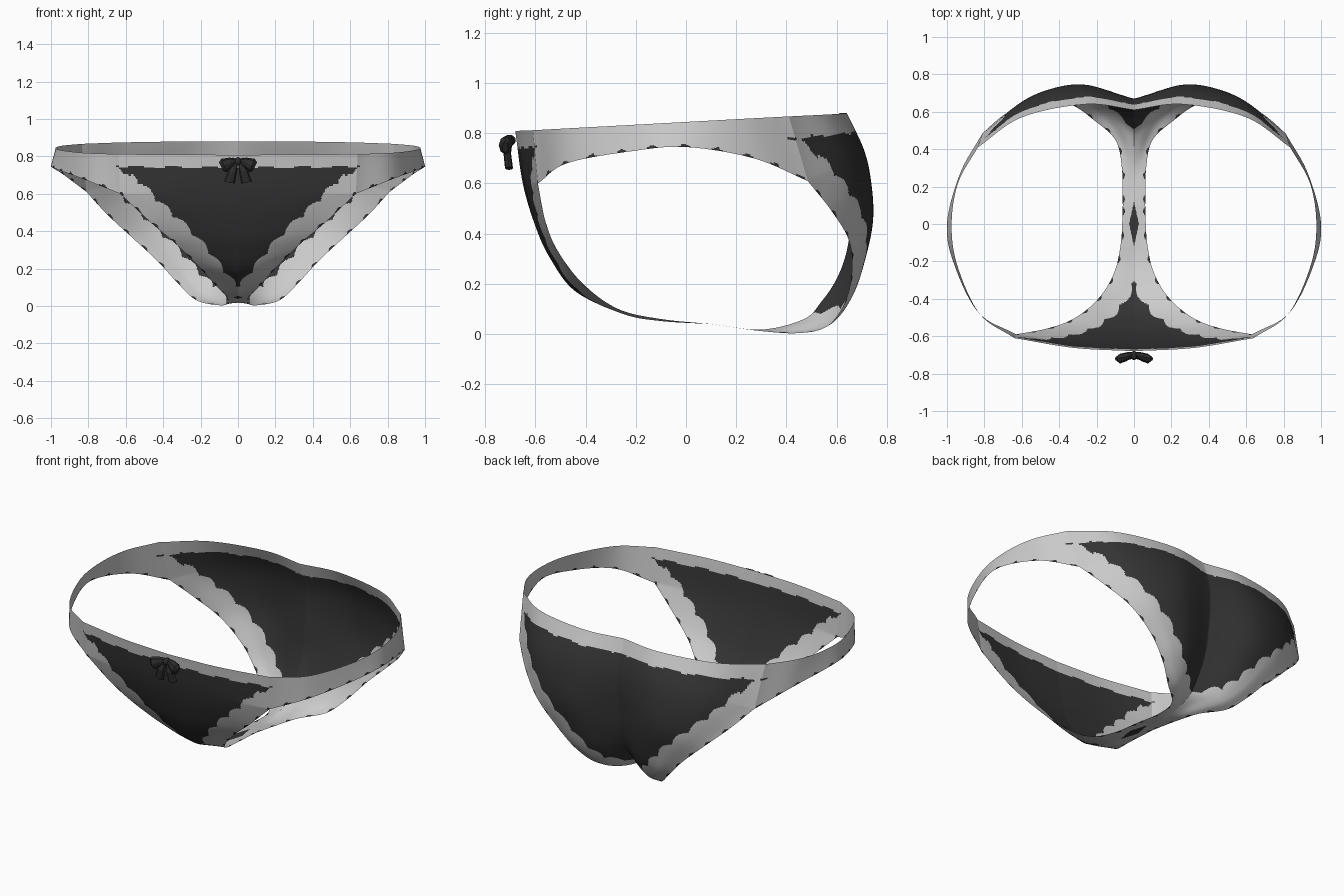
import bpy, bmesh, math
from mathutils import Vector, kdtree

if "Cube" in bpy.data.objects:
    bpy.data.objects.remove(bpy.data.objects["Cube"])


def material(name, c):
    m = bpy.data.materials.new(name)
    m.diffuse_color = (c, c, c, 1)
    m.use_nodes = True
    m.node_tree.nodes["Principled BSDF"].inputs["Base Color"].default_value = m.diffuse_color
    return m


DARK = material("charcoal fabric", 0.035)
LACE = material("pale grey lace", 0.60)
BOW = material("black ribbon", 0.025)


def spline(pts, t):
    """Catmull-Rom point, t from 0 to 1 along the whole list."""
    n = len(pts) - 1
    i = min(int(t * n + 1e-6), n - 1)
    f = t * n - i
    p1, p2 = pts[i], pts[i + 1]
    p0 = pts[i - 1] if i > 0 else p1 * 2 - p2
    p3 = pts[i + 2] if i + 2 <= n else p2 * 2 - p1
    return 0.5 * (2 * p1 + (p2 - p0) * f + (2 * p0 - 5 * p1 + 4 * p2 - p3) * f ** 2
                  + (3 * p1 - p0 - 3 * p2 + p3) * f ** 3)


def corner_spline(pts, t):
    """Curve along the leg hem, then a straight last span up to the waist."""
    n = len(pts) - 1
    k = t * n - (n - 1)
    return pts[-2].lerp(pts[-1], k) if k > 0 else spline(pts[:-1], t * n / (n - 1))


def loft(rows, nu, nv, corner=True):
    cols = list(zip(*rows))
    grid = []
    for i in range(nu + 1):
        row = [spline(c, i / nu) for c in cols]
        if corner:
            row[-1] = corner_spline(cols[-1], i / nu)
        grid.append([spline(row, j / nv) for j in range(nv + 1)])
    return grid


V = Vector
# front panel: centre line and edge, from gusset up to waist
front_pairs = [((0, .1, .04), (.06, .1, .04)), ((0, -.1, .052), (.07, -.1, .06)),
               ((0, -.25, .08), (.11, -.27, .10)), ((0, -.44, .17), (.20, -.41, .20)),
               ((0, -.54, .30), (.33, -.51, .33)), ((0, -.60, .43), (.47, -.56, .45)),
               ((0, -.65, .60), (.63, -.59, .60)), ((0, -.68, .808), (.64, -.61, .812))]
front_rows = []
for c, r in front_pairs:
    c, r = V(c), V(r)
    m = (c + r) / 2
    m.y = c.y * .75 + r.y * .25
    front_rows.append([c, m, r])

# seat: cleft, cheek crest, outer cheek and edge, from gusset up to waist
seat_rows = [[V(p) for p in row] for row in [
    ((0, .10, .04), (.02, .10, .04), (.04, .10, .04), (.06, .10, .04)),
    ((0, .30, .018), (.02, .30, .016), (.045, .30, .014), (.065, .30, .012)),
    ((0, .47, .06), (.04, .465, .04), (.075, .46, .015), (.10, .45, .004)),
    ((0, .54, .13), (.09, .575, .08), (.16, .58, .045), (.22, .56, .03)),
    ((0, .60, .22), (.15, .66, .18), (.25, .66, .145), (.32, .63, .12)),
    ((0, .64, .33), (.20, .71, .31), (.33, .70, .27), (.43, .66, .24)),
    ((0, .66, .47), (.25, .742, .46), (.43, .72, .42), (.57, .65, .37)),
    ((0, .67, .60), (.27, .738, .60), (.52, .695, .56), (.70, .58, .49)),
    ((0, .66, .72), (.28, .71, .73), (.58, .648, .69), (.81, .485, .61)),
    ((0, .61, .88), (.26, .64, .88), (.60, .57, .875), (.835, .41, .867))]]

# side band: waist edge and leg edge, from seat to front
side_rows = [[V(a), V(b)] for a, b in [
    ((.835, .41, .867), (.81, .485, .61)), ((.94, .22, .857), (.93, .27, .70)),
    ((.975, 0, .845), (1.0, 0, .745)), ((.945, -.22, .833), (.96, -.22, .728)),
    ((.825, -.48, .819), (.83, -.475, .68)), ((.64, -.61, .812), (.63, -.59, .60))]]

front = loft(front_rows, 168, 90)
seat = loft(seat_rows, 198, 110)
side = loft(side_rows, 120, 24, False)


# edge lookup giving distance and arc length, for the scalloped lace
def edge_tree(lines):
    pts = []
    for line in lines:
        s = 0
        for a, b in zip(line, line[1:]):
            pts += [(a.lerp(b, k / 4), s + (b - a).length * k / 4) for k in range(4)]
            s += (b - a).length
    tree = kdtree.KDTree(len(pts))
    for i, (p, _) in enumerate(pts):
        tree.insert(p, i)
    tree.balance()

    def look(p):
        _, i, d = tree.find(p)
        return d, pts[i][1]
    return look


leg = edge_tree([[r[-1] for r in front[:145]], [r[-1] for r in seat[:177]], [r[-1] for r in side]])
waist = edge_tree([front[-1], seat[-1], [r[0] for r in side]])


def is_lace(p):
    if p.z < .1 and abs(p.x) < .026 * (1 - abs(p.y) / .12):
        return False                                   # gusset diamond
    d, s = leg(p)
    back = p.y > 0
    if d < (.122 if back else .108) + .026 * abs(math.sin(s * math.pi / .13)):
        # small dark notches between the scallops of the leg hem
        return d > .02 * (math.sin(s * 2 * math.pi / .13) - .35)
    d, s = waist(p)
    return d < (.085 if back else .068) + .005 * math.sin(s * 2 * math.pi / .2)


def panel(name, grid):
    bm = bmesh.new()
    vs = [[bm.verts.new(p) for p in row] for row in grid]
    for i in range(len(vs) - 1):
        for j in range(len(vs[0]) - 1):
            f = bm.faces.new((vs[i][j], vs[i][j + 1], vs[i + 1][j + 1], vs[i + 1][j]))
            f.smooth = True
            f.material_index = int(is_lace(f.calc_center_median()))
    bm.normal_update()
    if sum(f.normal.dot(f.calc_center_median() - V((0, 0, .45))) for f in bm.faces) < 0:
        bmesh.ops.reverse_faces(bm, faces=bm.faces[:])
    finish(name, bm, (DARK, LACE))


def finish(name, bm, mats):
    me = bpy.data.meshes.new(name)
    bm.to_mesh(me)
    bm.free()
    for m in mats:
        me.materials.append(m)
    ob = bpy.data.objects.new(name, me)
    bpy.context.collection.objects.link(ob)
    ob.modifiers.new("mirror", 'MIRROR')


panel("front_panel", front)
panel("seat", seat)
panel("side_band", side)


# ribbon bow: drooping loops, hanging tails and a knot
def ribbon(name, stations):
    """Tapered tube through (centre, direction across, half width, half depth) stations."""
    bm = bmesh.new()
    rings = []
    for c, across, w, d in stations:
        a = V(across).normalized()
        rings.append([bm.verts.new(V(c) + a * w * math.cos(k * math.pi / 4)
                      + V((0, d * math.sin(k * math.pi / 4), 0))) for k in range(8)])
    for r, q in zip(rings, rings[1:]):
        for k in range(8):
            bm.faces.new((r[k], r[(k + 1) % 8], q[(k + 1) % 8], q[k]))
    bm.faces.new(rings[0])
    bm.faces.new(rings[-1])
    bmesh.ops.recalc_face_normals(bm, faces=bm.faces[:])
    finish(name, bm, (BOW,))


ribbon("bow_loop", [((.005, -.695, .772), (0, 0, 1), .016, .012),
                    ((.04, -.71, .766), (.2, 0, 1), .028, .024),
                    ((.075, -.72, .752), (.4, 0, 1), .038, .026),
                    ((.09, -.72, .745), (.5, 0, 1), .026, .012)])
ribbon("bow_tail", [((.008, -.70, .775), (1, 0, .2), .010, .010),
                    ((.03, -.712, .72), (1, 0, .2), .024, .015),
                    ((.046, -.705, .66), (1, 0, .2), .030, .016)])
bpy.ops.mesh.primitive_uv_sphere_add(segments=12, ring_count=8, location=(0, -.703, .772))
knot = bpy.context.object
knot.name = "bow_knot"
knot.scale = (.018, .025, .022)
knot.data.materials.append(BOW)
bpy.ops.object.shade_smooth_by_angle()
